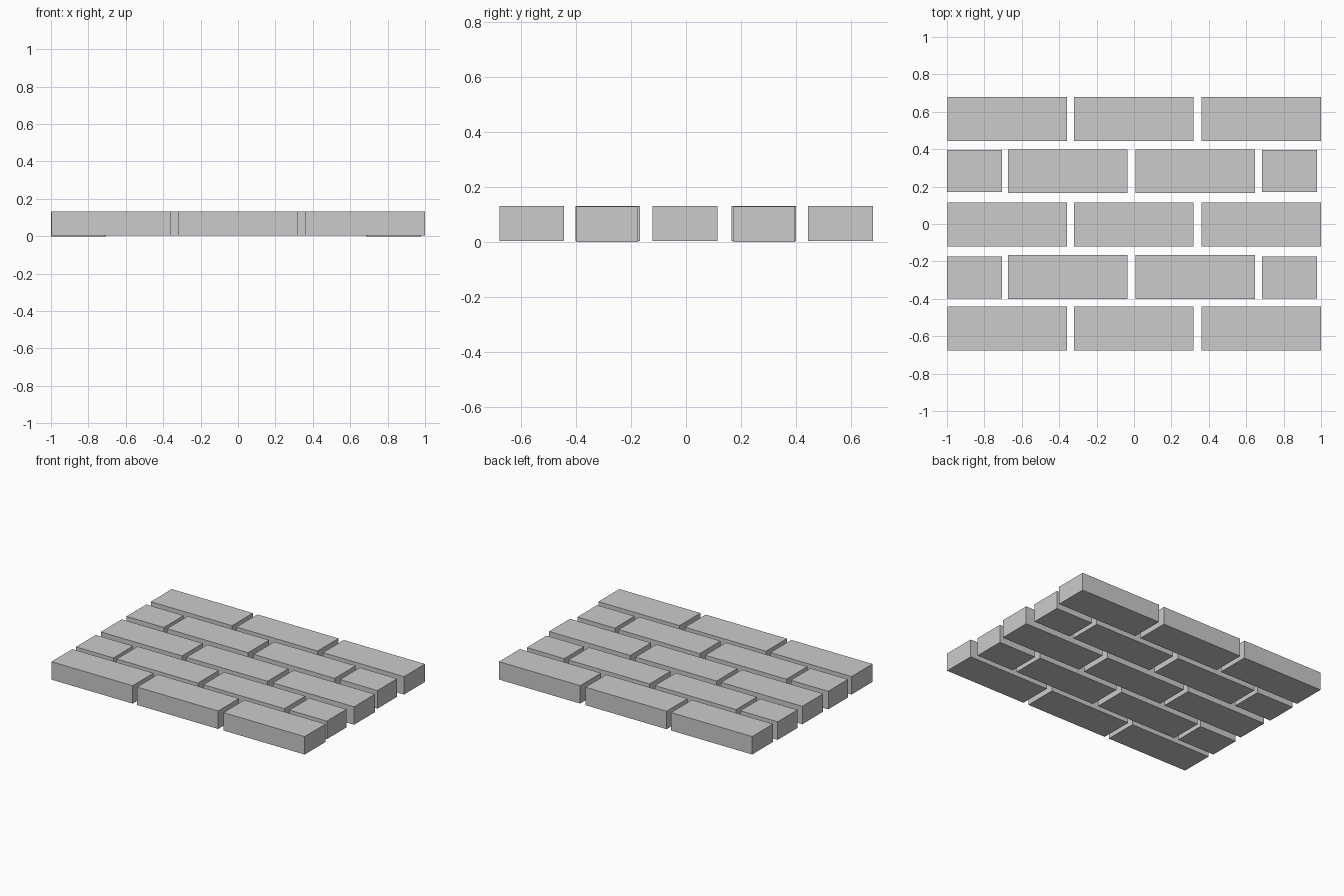
import bpy

if "Cube" in bpy.data.objects:
    bpy.data.objects.remove(bpy.data.objects["Cube"])


def brick(name, x, y, z0, size):
    # Plain sharp-edged block resting at height z0
    bpy.ops.mesh.primitive_cube_add(size=1, location=(x, y, z0 + size[2] / 2))
    ob = bpy.context.object
    ob.name = name
    ob.scale = size
    bpy.ops.object.transform_apply(location=False, rotation=False, scale=True)


FULL = (0.640, 0.235, 0.128)
HALF = (0.295, 0.223, 0.129)

# Rows of three full bricks
for r, y in enumerate((-0.5595, -0.0035, 0.5605)):
    for i, x in enumerate((-0.677, -0.002, 0.680)):
        brick(f"full_brick_{r}_{i}", x, y, 0.003, FULL)

# Staggered rows: two full bricks with a half brick at each end
for r, (y, yh) in enumerate(((-0.2845, -0.286), (0.282, 0.2835))):
    for i, x in enumerate((-0.355, 0.328)):
        brick(f"staggered_brick_{r}_{i}", x, y, 0.003, FULL)
    for i, x in enumerate((-0.8525, 0.8315)):
        brick(f"half_brick_{r}_{i}", x, yh, 0.0, HALF)
